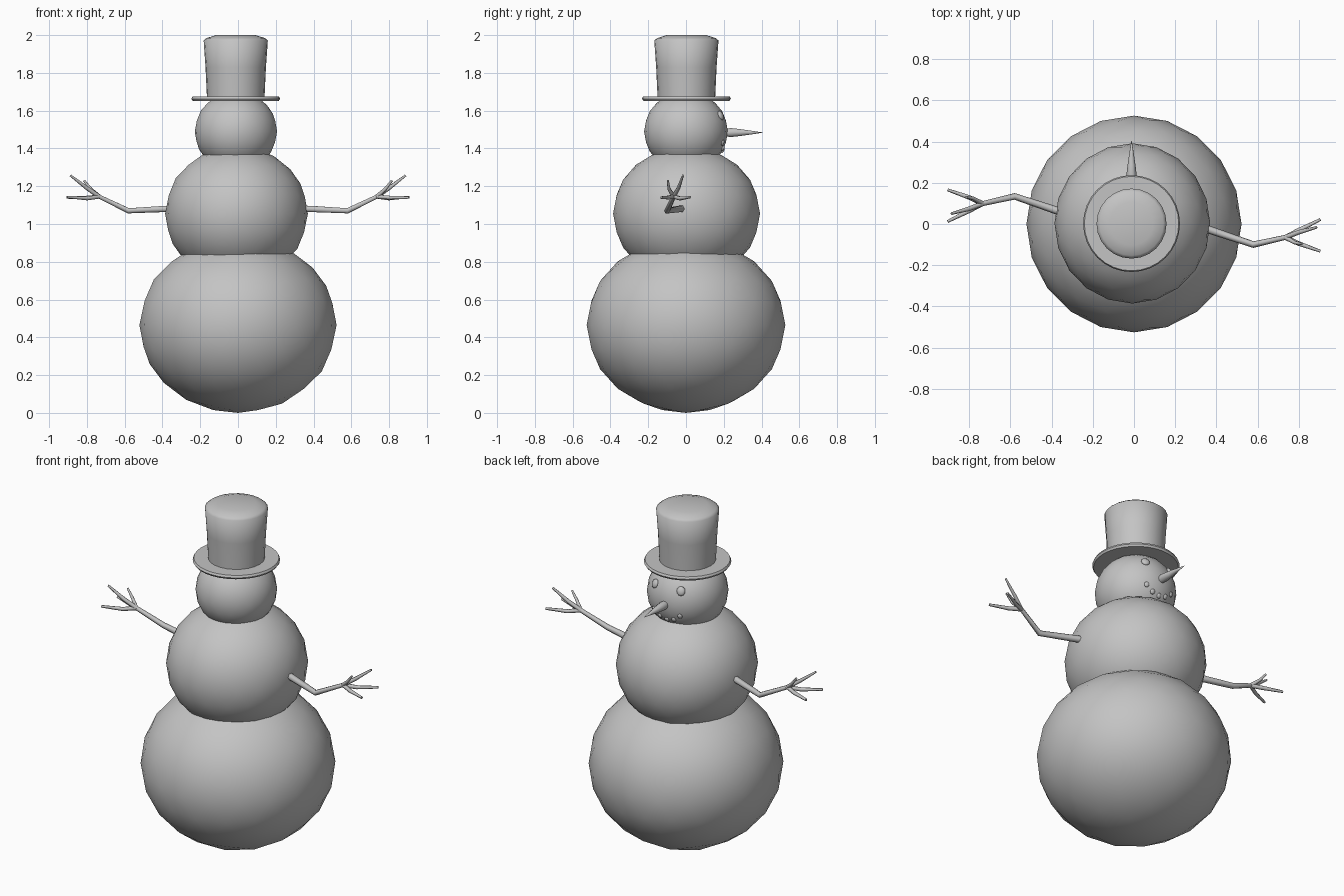
import bpy, bmesh, math
from mathutils import Matrix, Vector

if "Cube" in bpy.data.objects:
    bpy.data.objects.remove(bpy.data.objects["Cube"])

grey = bpy.data.materials.new("plain grey")
grey.diffuse_color = (0.55, 0.55, 0.55, 1)
grey.use_nodes = True
grey.node_tree.nodes["Principled BSDF"].inputs["Base Color"].default_value = grey.diffuse_color


def finish(name, bm, angle=None):
    mesh = bpy.data.meshes.new(name)
    bm.to_mesh(mesh)
    bm.free()
    mesh.materials.append(grey)
    ob = bpy.data.objects.new(name, mesh)
    bpy.context.collection.objects.link(ob)
    smooth(ob, angle)
    return ob


def smooth(ob, angle=None):
    bpy.ops.object.select_all(action='DESELECT')
    ob.select_set(True)
    bpy.context.view_layer.objects.active = ob
    if angle is None:
        bpy.ops.object.shade_smooth()
    else:
        bpy.ops.object.shade_smooth_by_angle(angle=math.radians(angle))


def ball(name, center, radii, detail=3, direction=None):
    """Ellipsoid; with a direction its local y axis points that way."""
    bm = bmesh.new()
    bmesh.ops.create_icosphere(bm, subdivisions=detail, radius=1)
    rot = Matrix()
    if direction is not None:
        rot = Vector(direction).to_track_quat('Y', 'Z').to_matrix().to_4x4()
    bm.transform(Matrix.Translation(center) @ rot @ Matrix.Diagonal((*radii, 1)))
    return finish(name, bm)


def lathe(name, profile, matrix, steps, angle):
    """Spin (radius, height) points round the local z axis."""
    bm = bmesh.new()
    verts = [bm.verts.new((r, 0, z)) for r, z in profile]
    edges = [bm.edges.new(p) for p in zip(verts, verts[1:])]
    bmesh.ops.spin(bm, geom=verts + edges, cent=(0, 0, 0), axis=(0, 0, 1),
                   angle=math.tau, steps=steps)
    bmesh.ops.remove_doubles(bm, verts=bm.verts, dist=0.0005)
    bmesh.ops.recalc_face_normals(bm, faces=bm.faces)
    bm.transform(matrix)
    return finish(name, bm, angle)


# Snow balls
ball("bottom_ball", (0, 0, 0.465), (0.522, 0.526, 0.465))
ball("middle_ball", (-0.008, 0.003, 1.055), (0.378, 0.389, 0.357))
head = Vector((-0.011, 0, 1.49))
head_r = Vector((0.218, 0.222, 0.212))
ball("head", head, head_r)

# Top hat: brim and slightly flared, domed crown
hat_pos = Matrix.Translation((-0.012, 0.002, 0))
lathe("hat_brim", [(0, 1.652), (0.228, 1.652), (0.235, 1.663), (0.229, 1.675), (0, 1.675)],
      hat_pos, 32, 50)
lathe("hat_crown", [(0, 1.66), (0.152, 1.66), (0.16, 1.83), (0.17, 1.972),
                    (0.155, 1.984), (0.105, 2.0), (0, 2.0)], hat_pos, 24, 70)

# Carrot nose on the +y side
lathe("nose", [(0, 0), (0.018, 0), (0.025, 0.05), (0.019, 0.10), (0.010, 0.16), (0, 0.222)],
      Matrix.Translation((-0.012, 0.188, 1.484)) @ Matrix.Rotation(-math.pi / 2, 4, 'X'), 10, 60)


# Coal eyes and mouth, pressed into the head surface
def coal(name, dx, dz, r):
    y = head_r.y * math.sqrt(1 - (dx / head_r.x) ** 2 - (dz / head_r.z) ** 2)
    ball(name, head + Vector((dx, y, dz)), (r, r * 0.5, r * 1.1), 2, (dx, y, dz))


for i, dx in enumerate((-0.085, 0.085)):
    coal(f"eye_{i}", dx, 0.085, 0.024)
for i, (dx, dz) in enumerate([(-0.085, -0.06), (-0.045, -0.09), (0, -0.1),
                              (0.045, -0.09), (0.085, -0.06)]):
    coal(f"mouth_coal_{i}", dx, dz, 0.014)

# Twig arm: bent branch plus four fingers, (x, y, z, radius) points
wrist = (0.735, -0.065, 1.145, 0.012)
twigs = [
    [(0.30, -0.005, 1.08, 0.02), (0.38, -0.033, 1.08, 0.019), (0.58, -0.10, 1.07, 0.016), wrist],
    [wrist, (0.80, -0.04, 1.19, 0.011), (0.887, -0.016, 1.257, 0.006)],
    [wrist, (0.80, -0.03, 1.135, 0.011), (0.905, 0.022, 1.143, 0.007)],
    [wrist, (0.80, -0.095, 1.14, 0.011), (0.905, -0.132, 1.14, 0.007)],
    [wrist, (0.78, -0.09, 1.185, 0.009), (0.815, -0.096, 1.23, 0.006)],
]
# The other arm is the same one turned half way round the body
for name, turn in (("right_arm", 1), ("left_arm", -1)):
    curve = bpy.data.curves.new(name, 'CURVE')
    curve.dimensions = '3D'
    curve.bevel_depth = 1
    curve.bevel_resolution = 1
    curve.use_fill_caps = True
    curve.materials.append(grey)
    for pts in twigs:
        sp = curve.splines.new('POLY')
        sp.points.add(len(pts) - 1)
        for p, (x, y, z, r) in zip(sp.points, pts):
            p.co = (turn * x, 0.017 + turn * (y - 0.017), z, 1)
            p.radius = r
    arm = bpy.data.objects.new(name, curve)
    bpy.context.collection.objects.link(arm)
    bpy.ops.object.select_all(action='DESELECT')
    arm.select_set(True)
    bpy.context.view_layer.objects.active = arm
    bpy.ops.object.convert(target='MESH')
    smooth(bpy.context.view_layer.objects.active, 65)
